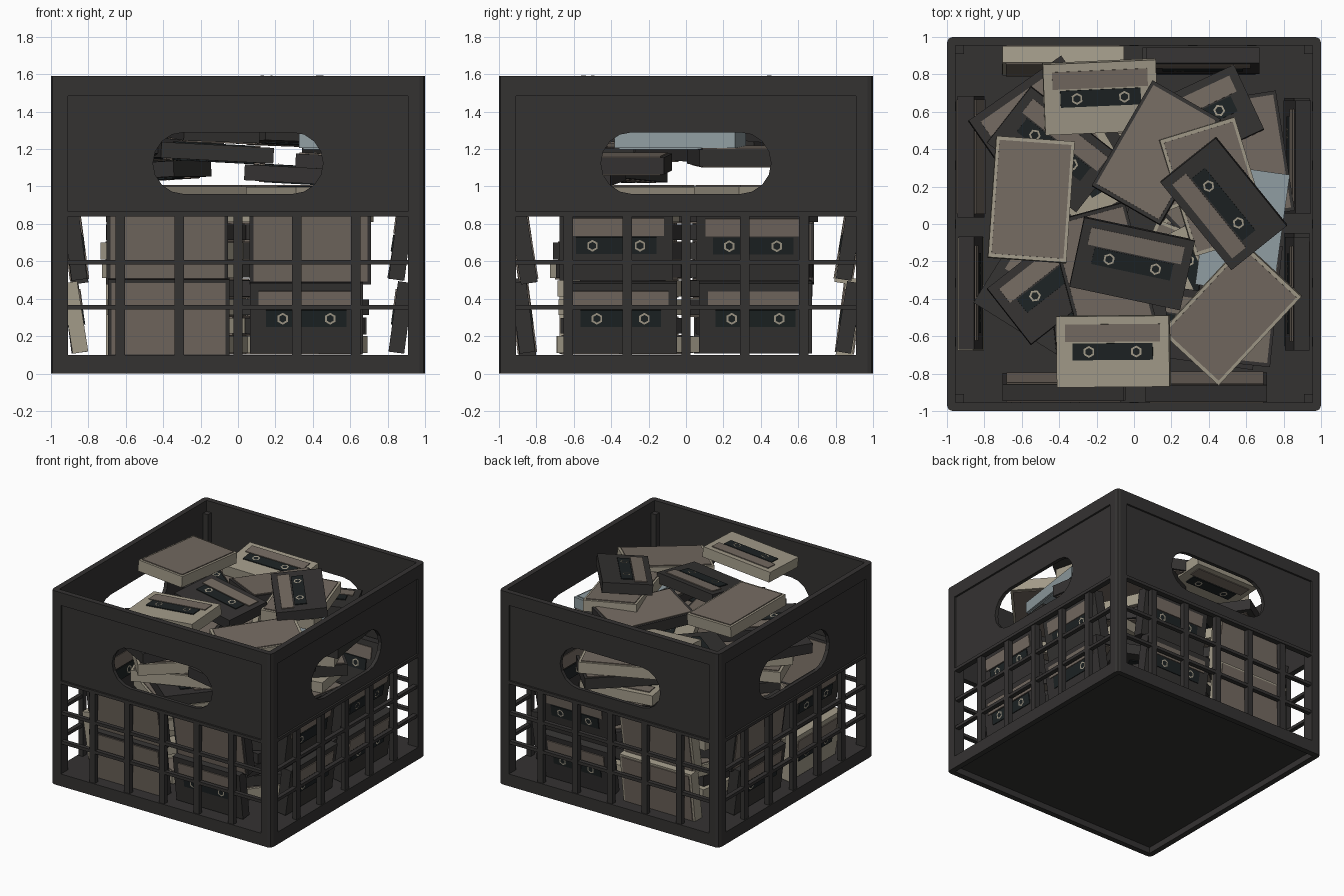
import bpy, bmesh, random
from math import radians, pi, cos, sin
from mathutils import Matrix, Vector

if "Cube" in bpy.data.objects:
    bpy.data.objects.remove(bpy.data.objects["Cube"])

random.seed(4)


def material(name, r, g, b):
    m = bpy.data.materials.new(name)
    m.diffuse_color = (r, g, b, 1)
    m.use_nodes = True
    m.node_tree.nodes["Principled BSDF"].inputs["Base Color"].default_value = m.diffuse_color
    return m


BLACK = material("black_plastic", 0.034, 0.032, 0.031)
DARK = material("window", 0.012, 0.016, 0.017)
BROWN = material("brown_paper", 0.175, 0.145, 0.12)
CREAM = material("cream_plastic", 0.36, 0.325, 0.25)
BLUE = material("blue_grey_plastic", 0.28, 0.34, 0.36)


def add_box(bm, size, loc, index=0):
    r = bmesh.ops.create_cube(bm, size=1, matrix=Matrix.Translation(loc) @ Matrix.Diagonal((*size, 1)))
    for f in {f for v in r["verts"] for f in v.link_faces}:
        f.material_index = index


def to_mesh(bm, name, *mats):
    me = bpy.data.meshes.new(name)
    bm.to_mesh(me)
    bm.free()
    for m in mats:
        me.materials.append(m)
    return me


def to_object(me, name):
    ob = bpy.data.objects.new(name, me)
    bpy.context.collection.objects.link(ob)
    return ob


# ---------- crate ----------
H = 1.59
BARS = (-0.63, -0.315, 0, 0.315, 0.63)

bm = bmesh.new()
add_box(bm, (2, 2, H), (0, 0, H / 2))
bmesh.ops.bevel(bm, geom=[e for e in bm.edges if abs(e.verts[0].co.z - e.verts[1].co.z) > 1],
                offset=0.03, segments=2, profile=0.5, affect='EDGES')
crate = to_object(to_mesh(bm, "crate_shell", BLACK), "crate_shell")


def slot_prism(bm, half, radius, z):
    pts = []
    for side in (1, -1):
        for i in range(9):
            a = -pi / 2 + pi * i / 8
            pts.append((side * (half - radius + radius * cos(a)), z + side * radius * sin(a)))
    face = bm.faces.new([bm.verts.new((x, -1.2, zz)) for x, zz in pts])
    ext = bmesh.ops.extrude_face_region(bm, geom=[face])
    bmesh.ops.translate(bm, vec=(0, 2.4, 0), verts=[v for v in ext["geom"] if isinstance(v, bmesh.types.BMVert)])
    bmesh.ops.recalc_face_normals(bm, faces=bm.faces)


def cut(build):
    bm = bmesh.new()
    build(bm)
    cutter = to_object(to_mesh(bm, "cutter", BLACK), "cutter")
    cutter.hide_render = True
    mod = crate.modifiers.new("cut", 'BOOLEAN')
    mod.operation, mod.solver, mod.object = 'DIFFERENCE', 'EXACT', cutter
    bpy.context.view_layer.objects.active = crate
    bpy.ops.object.modifier_apply(modifier=mod.name)
    bpy.data.objects.remove(cutter)


def turned(build):
    def inner(bm):
        build(bm)
        bmesh.ops.rotate(bm, cent=(0, 0, 0), matrix=Matrix.Rotation(pi / 2, 3, 'Z'), verts=bm.verts)
    return inner


def panels(bm):
    for s in (1, -1):
        add_box(bm, (1.82, 0.03, 0.62), (0, s, 1.175))


def window(bm):
    add_box(bm, (1.82, 2.4, 0.74), (0, 0, 0.47))


def handle(bm):
    slot_prism(bm, 0.455, 0.165, 1.125)


cut(lambda bm: add_box(bm, (1.91, 1.91, 2), (0, 0, 1.1)))
cut(lambda bm: add_box(bm, (1.91, 1.91, 0.1), (0, 0, 0)))  # hollow under the floor
for part in (panels, window, handle):
    cut(part)
    cut(turned(part))

# lattice bars on each wall
bm = bmesh.new()
for x in BARS:
    add_box(bm, (0.05, 0.04, 0.78), (x, -0.972, 0.47))
for z in (0.355, 0.595):
    add_box(bm, (1.86, 0.035, 0.025), (0, -0.973, z))
lattice = to_mesh(bm, "lattice", BLACK)
for i, side in enumerate(("front", "right", "back", "left")):
    to_object(lattice, side + "_lattice").rotation_euler.z = i * pi / 2

# inner corner posts
bm = bmesh.new()
for x in (-0.935, 0.935):
    for y in (-0.935, 0.935):
        add_box(bm, (0.05, 0.05, 1.42), (x, y, 0.79))
to_object(to_mesh(bm, "corner_posts", BLACK), "corner_posts")


# ---------- tapes and cases ----------
def tape_mesh(body):
    bm = bmesh.new()
    add_box(bm, (0.605, 0.38, 0.084), (0, 0, 0))
    add_box(bm, (0.51, 0.094, 0.098), (0, 0.1, 0), 1)
    add_box(bm, (0.43, 0.09, 0.098), (0, 0, 0), 2)
    for s in (1, -1):
        for x in (-0.127, 0.127):
            r = bmesh.ops.create_circle(bm, cap_ends=True, radius=0.032, segments=6,
                                        matrix=Matrix.Translation((x, 0, s * 0.054)))
            face = r["verts"][0].link_faces[0]
            if s < 0:
                face.normal_flip()
            for f in bmesh.ops.inset_individual(bm, faces=[face], thickness=0.011)["faces"]:
                f.material_index = 3
            bmesh.ops.delete(bm, geom=[face], context='FACES')
    return to_mesh(bm, "tape", body, BROWN, DARK, CREAM)


def case_mesh(body, paper):
    bm = bmesh.new()
    add_box(bm, (0.65, 0.42, 0.09), (0, 0, 0))
    add_box(bm, (0.61, 0.385, 0.104), (0, 0, 0), 1)
    return to_mesh(bm, "case", body, paper)


TB, TC = tape_mesh(BLACK), tape_mesh(CREAM)
CB, CC, CG = case_mesh(BLACK, BROWN), case_mesh(CREAM, BROWN), case_mesh(BLUE, BLUE)


def place(me, name, loc, rot):
    ob = to_object(me, name)
    ob.location = loc
    ob.rotation_euler = [radians(a) for a in rot]


# leaning rows along each wall: (lower left, lower right, upper left, upper right)
walls = [(CB, TB, CB, CB), (TB, TB, TB, TB), (TB, CC, TB, CC), (TB, TC, CB, TB)]
for w, row in enumerate(walls):
    for k, me in enumerate(row):
        u = (-0.36, 0.37)[k % 2] + random.uniform(-0.02, 0.02)
        p = Matrix.Rotation(w * pi / 2, 3, 'Z') @ Vector((u, -0.872, (0.30, 0.69)[k // 2]))
        place(me, "leaning_tape", p, (98 + random.uniform(-1, 2), 0, w * 90))

# jumbled stacks filling the middle
for layer in range(9):
    for sx in (-1, 1):
        for sy in (-1, 1):
            me = random.choice((TB, TB, TC, CB, CC))
            place(me, "stacked_tape", (sx * 0.32 + random.uniform(-.03, .03), sy * 0.32 + random.uniform(-.03, .03),
                                       0.155 + layer * 0.1), (0, 0, random.uniform(-70, 70)))

# loose heap on top: mesh, x, y, z, tilt x, tilt y, turn
heap = [
    (TB, -0.53, 0.57, 1.16, 0, 4, 35), (TB, -0.43, 0.40, 1.22, 3, 2, -38),
    (TB, -0.43, -0.31, 1.20, -3, 3, 38), (TB, -0.50, -0.42, 1.08, 0, -3, -32),
    (CB, -0.17, -0.25, 1.30, 2, -3, 105), (CB, 0.60, 0.36, 1.16, 2, 0, 99),
    (TB, 0.34, 0.55, 1.27, -3, 2, 25), (CG, 0.58, -0.03, 1.25, 0, 0, 82),
    (CB, 0.55, -0.42, 1.12, 3, 0, 84), (TB, 0.36, -0.55, 1.06, 0, 3, -8),
    (TB, -0.13, -0.5, 1.18, 0, 3, 6),
    (TC, -0.18, 0.68, 1.34, 6, 2, 2.5), (CB, 0.12, 0.38, 1.38, -4, 3, 60),
    (CC, 0.52, -0.48, 1.38, 3, -4, 47), (CC, 0.43, 0.20, 1.42, 3, -2, 107),
    (TB, -0.01, -0.21, 1.45, 5, 2, -12), (CC, -0.55, 0.13, 1.51, 2, 3, 86),
    (TC, -0.11, -0.68, 1.515, 3, -5, 0.5), (TB, 0.48, 0.11, 1.515, -5, -4, 129),
]
for me, x, y, z, rx, ry, rz in heap:
    place(me, "loose_tape", (x, y, z), (rx, ry, rz))
